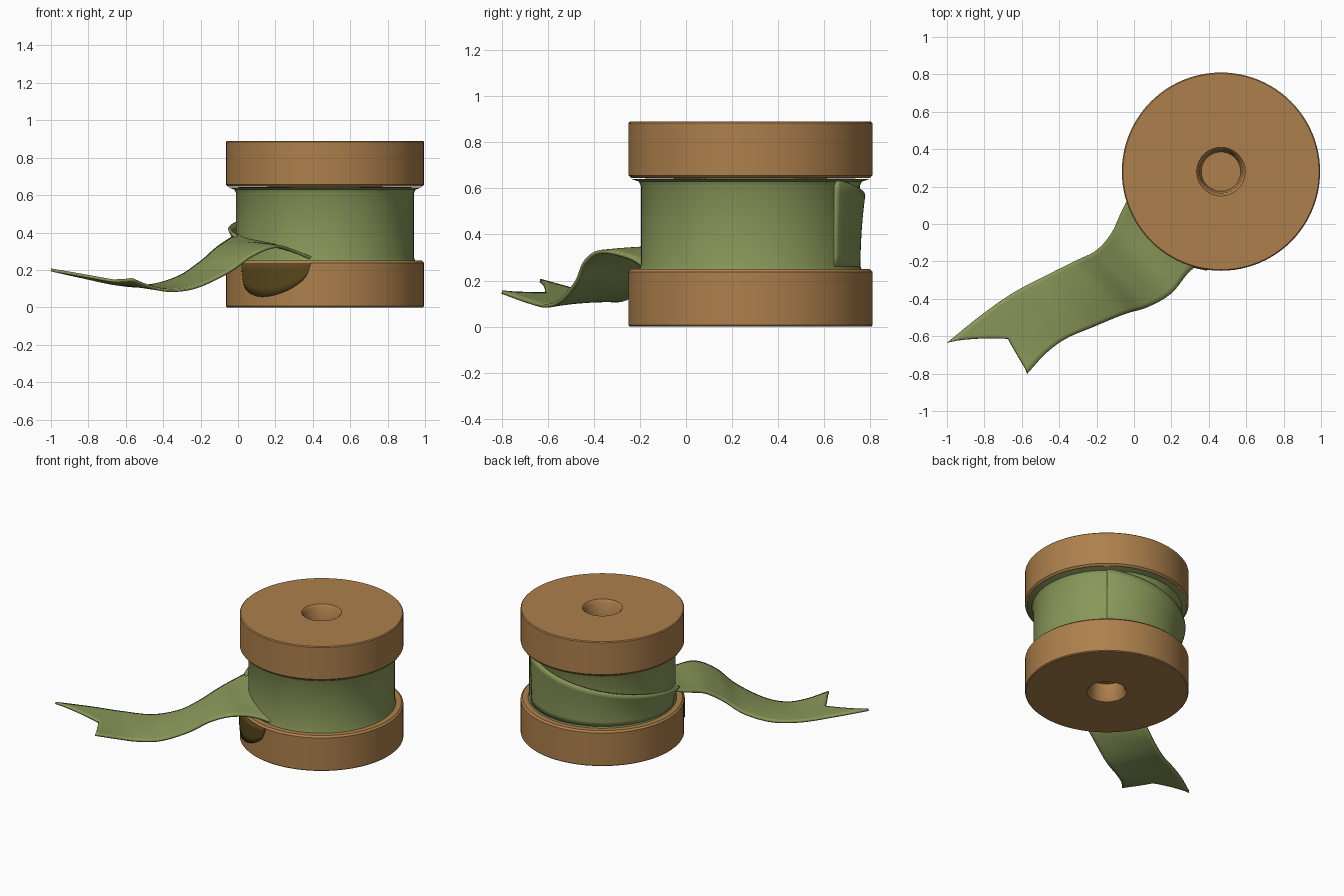
import bpy
import bmesh
import math
from mathutils import Vector

if "Cube" in bpy.data.objects:
    bpy.data.objects.remove(bpy.data.objects["Cube"])

CX, CY = 0.465, 0.28          # spool axis
SEG = 96


def material(name, rgb):
    m = bpy.data.materials.new(name)
    m.use_nodes = True
    m.diffuse_color = (*rgb, 1)
    m.node_tree.nodes["Principled BSDF"].inputs["Base Color"].default_value = (*rgb, 1)
    return m


wood = material("warm wood", (0.42, 0.215, 0.072))
cloth = material("olive green cloth", (0.25, 0.31, 0.10))
stain = material("dark olive stain", (0.10, 0.062, 0.012))


def finish(name, bm, mat, thickness=0):
    bmesh.ops.remove_doubles(bm, verts=bm.verts, dist=1e-5)
    bmesh.ops.recalc_face_normals(bm, faces=bm.faces)
    mesh = bpy.data.meshes.new(name)
    bm.to_mesh(mesh)
    bm.free()
    mesh.materials.append(mat)
    ob = bpy.data.objects.new(name, mesh)
    bpy.context.collection.objects.link(ob)
    if thickness:
        solid = ob.modifiers.new("thickness", "SOLIDIFY")
        solid.thickness = thickness
        solid.offset = 0
    bpy.ops.object.select_all(action="DESELECT")
    bpy.context.view_layer.objects.active = ob
    ob.select_set(True)
    bpy.ops.object.shade_smooth_by_angle(angle=math.radians(35))
    return ob


def lathe(name, profile, mat):
    """Revolve (radius, z) points around the spool axis."""
    bm = bmesh.new()
    vs = [bm.verts.new((CX + r, CY, z)) for r, z in profile]
    es = [bm.edges.new(pair) for pair in zip(vs, vs[1:])]
    bmesh.ops.spin(bm, geom=vs + es, cent=(CX, CY, 0), axis=(0, 0, 1),
                   angle=math.tau, steps=SEG, use_duplicate=False)
    return finish(name, bm, mat)


def grid(name, point, nu, nv, mat, thickness):
    """Sheet from point(u, v) with u and v in 0..1."""
    bm = bmesh.new()
    rows = [[bm.verts.new(point(i / nu, j / nv)) for j in range(nv + 1)]
            for i in range(nu + 1)]
    for a, b in zip(rows, rows[1:]):
        for j in range(nv):
            bm.faces.new((a[j], b[j], b[j + 1], a[j + 1]))
    return finish(name, bm, mat, thickness)


def around(angle, radius, z):
    a = math.radians(angle)
    return Vector((CX + radius * math.cos(a), CY + radius * math.sin(a), z))


def spline(pts, t):
    """Catmull-Rom through evenly spaced points."""
    i = min(int(t), len(pts) - 2)
    f = t - i
    p1, p2 = pts[i], pts[i + 1]
    p0 = pts[i - 1] if i else 2 * p1 - p2
    p3 = pts[i + 2] if i + 2 < len(pts) else 2 * p2 - p1
    return 0.5 * (2 * p1 + (p2 - p0) * f + (2 * p0 - 5 * p1 + 4 * p2 - p3) * f**2
                  + (3 * p1 - p0 - 3 * p2 + p3) * f**3)


# Two wooden flanges, each with a blind hole on its outer face
flange = [(0, 0.12), (0.105, 0.12), (0.115, 0.02), (0.13, 0), (0.524, 0),
          (0.53, 0.006), (0.53, 0.238), (0.518, 0.25), (0, 0.25)]
lathe("bottom_flange", flange, wood)
lathe("top_flange", [(r, 0.89 - z * 0.98) for r, z in flange], wood)

# Wound cloth, spreading under the top flange
lathe("wound_cloth", [(0, 0.24), (0.485, 0.24), (0.475, 0.27), (0.475, 0.61),
                      (0.485, 0.63), (0.519, 0.641), (0, 0.65)], cloth)


# Last turn of ribbon, descending around the back with its upper edge flared
def turn(u, v):
    angle = 50 + 150 * u
    top = 0.64 - 0.25 * u
    radius = 0.47 + (0.012 + 0.033 * u) * v**2
    return around(angle, radius, 0.26 + (top - 0.26) * v)


grid("ribbon_turn", turn, 48, 8, cloth, 0.016)

# Loose ribbon tail between its back and front edges, with a notched end
back_edge = [Vector(p) for p in (
    (0.0, 0.2, 0.39), (-0.065, 0.07, 0.35), (-0.12, -0.05, 0.31),
    (-0.2, -0.14, 0.24), (-0.32, -0.2, 0.16), (-0.48, -0.28, 0.115),
    (-0.65, -0.37, 0.125), (-0.82, -0.49, 0.16), (-1.0, -0.635, 0.2))]
front_edge = [Vector(p) for p in (
    (0.42, -0.17, 0.25), (0.3, -0.25, 0.3), (0.2, -0.37, 0.325),
    (0.08, -0.44, 0.28), (-0.05, -0.48, 0.19), (-0.22, -0.55, 0.11),
    (-0.36, -0.61, 0.09), (-0.47, -0.69, 0.11), (-0.57, -0.8, 0.15))]


def tail(u, v):
    end = len(back_edge) - 1 - 0.8 * (1 - abs(2 * v - 1))**0.8
    p = spline(back_edge, u * end).lerp(spline(front_edge, u * end), v)
    p.z += 0.02 * math.sin(math.pi * v) * (1 - u)
    return p


grid("ribbon_tail", tail, 56, 16, cloth, 0.016)

# Dark painted patch on the front of the bottom flange
outline = [Vector(p) for p in ((0.02, 0.2), (0.04, 0.1), (0.1, 0.06), (0.17, 0.06),
                               (0.24, 0.08), (0.3, 0.11), (0.36, 0.16), (0.39, 0.235))]


def patch(u, v):
    x, z = spline(outline, u * (len(outline) - 1))
    return Vector((x, CY - math.sqrt(0.532**2 - (x - CX)**2), z + (0.238 - z) * v))


grid("flange_stain", patch, 28, 4, stain, 0.004)
